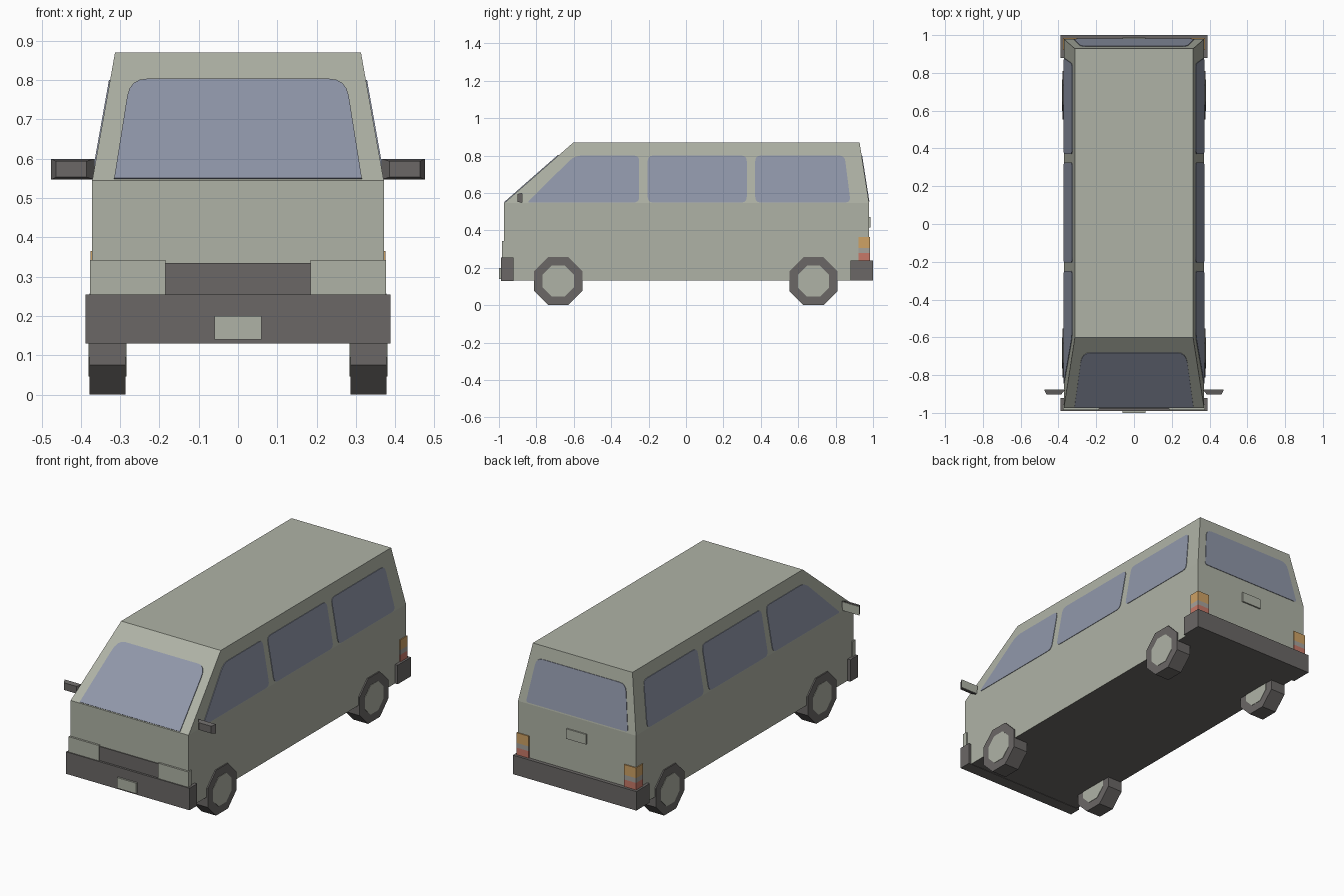
import bpy, bmesh, math
from mathutils import Vector

if "Cube" in bpy.data.objects:
    bpy.data.objects.remove(bpy.data.objects["Cube"])


def material(name, rgb):
    m = bpy.data.materials.new(name)
    m.diffuse_color = (*rgb, 1)
    m.use_nodes = True
    m.node_tree.nodes["Principled BSDF"].inputs["Base Color"].default_value = m.diffuse_color
    return m


PAINT = material("grey green paint", (0.43, 0.45, 0.38))
DARK = material("dark plastic", (0.145, 0.137, 0.133))
GLASS = material("blue grey glass", (0.28, 0.31, 0.40))
ORANGE = material("orange lamp", (0.62, 0.36, 0.13))
RED = material("red lamp", (0.57, 0.19, 0.14))
CLEAR = material("grey lamp", (0.38, 0.36, 0.33))


def finish(name, bm, *mats):
    bmesh.ops.recalc_face_normals(bm, faces=bm.faces)
    me = bpy.data.meshes.new(name)
    bm.to_mesh(me)
    bm.free()
    for m in mats:
        me.materials.append(m)
    ob = bpy.data.objects.new(name, me)
    bpy.context.collection.objects.link(ob)
    return ob


def loft(name, rings, *mats):
    """Closed solid through rings of equal point count."""
    bm = bmesh.new()
    vs = [[bm.verts.new(p) for p in r] for r in rings]
    n = len(rings[0])
    bm.faces.new(vs[0])
    bm.faces.new(vs[-1])
    for a, b in zip(vs, vs[1:]):
        for i in range(n):
            j = (i + 1) % n
            bm.faces.new((a[i], a[j], b[j], b[i]))
    return finish(name, bm, *mats)


def prism(name, pts, vec, mat):
    pts = [Vector(p) for p in pts]
    return loft(name, [pts, [p + Vector(vec) for p in pts]], mat)


def box(name, x, y, z, mat):
    pts = [(x[0], y[0], z[0]), (x[1], y[0], z[0]), (x[1], y[1], z[0]), (x[0], y[1], z[0])]
    return prism(name, pts, (0, 0, z[1] - z[0]), mat)


def rounded(corners):
    """Corners are (u, v, radius); returns a 2D outline."""
    out = []
    for i, (u, v, r) in enumerate(corners):
        c = Vector((u, v))
        if r == 0:
            out.append(c)
            continue
        a = (Vector(corners[i - 1][:2]) - c).normalized() * r + c
        b = (Vector(corners[(i + 1) % len(corners)][:2]) - c).normalized() * r + c
        for k in range(5):
            t = k / 4
            out.append(a * (1 - t) ** 2 + c * 2 * t * (1 - t) + b * t * t)
    return out


# Body shell: sill, belt line and roof rings; underside is dark
BELT, ROOF = 0.545, 0.87
W, WR = 0.371, 0.313
F, FR, B, BR = -0.973, -0.602, 0.979, 0.928


def ring(w, f, b, z):
    return [(-w, f, z), (w, f, z), (w, b, z), (-w, b, z)]


body = loft("body", [ring(W, F, B, 0.132), ring(W, F, B, BELT), ring(WR, FR, BR, ROOF)], PAINT, DARK)
for p in body.data.polygons:
    if p.normal.z < -0.9:
        p.material_index = 1


# Positions on the sloping upper body
def slope(a, b, z):
    return a + (b - a) * (z - BELT) / (ROOF - BELT)


# Side windows
R = 0.03
side_windows = {
    "front_side_window": [(-0.85, 0.549, 0.015), (-0.25, 0.549, R), (-0.25, 0.80, R), (-0.595, 0.80, 0.04)],
    "middle_side_window": [(-0.205, 0.549, R), (0.325, 0.549, R), (0.325, 0.80, R), (-0.205, 0.80, R)],
    "rear_side_window": [(0.37, 0.549, R), (0.88, 0.549, R), (0.848, 0.80, R), (0.37, 0.80, R)],
}
for name, corners in side_windows.items():
    for s in (-1, 1):
        pts = [(s * (slope(W, WR, z) - 0.002), y, z) for y, z in rounded(corners)]
        prism(name, pts, (s * 0.005, 0, 0), GLASS)

# Windscreen and rear window
screen = [(-0.315, 0.547, 0), (0.315, 0.547, 0), (0.275, 0.80, 0.045), (-0.275, 0.80, 0.045)]
prism("windscreen", [(x, slope(F, FR, z) + 0.002, z) for x, z in rounded(screen)], (0, -0.004, 0.004), GLASS)
rear = [(-0.32, 0.553, 0.015), (0.32, 0.553, 0.015), (0.28, 0.80, 0.04), (-0.28, 0.80, 0.04)]
prism("rear_window", [(x, slope(B, BR, z) - 0.002, z) for x, z in rounded(rear)], (0, 0.005, 0), GLASS)

# Bumpers, grille, plate and tailgate panel
box("front_bumper", (-0.388, 0.388), (-0.99, -0.922), (0.13, 0.255), DARK)
box("rear_bumper", (-0.388, 0.388), (0.88, 1.0), (0.132, 0.24), DARK)
box("grille", (-0.187, 0.187), (-0.978, -0.965), (0.25, 0.335), DARK)
box("front_plate", (-0.06, 0.06), (-1.0, -0.985), (0.14, 0.20), PAINT)
box("tailgate_panel", (-0.062, 0.062), (0.97, 0.987), (0.415, 0.472), PAINT)

for s in (-1, 1):
    # Headlights wrap the front corners
    box("headlight", (s * 0.185, s * 0.377), (-0.984, -0.955), (0.25, 0.342), PAINT)

    # Stacked tail lamps wrap the rear corners
    for name, z0, z1, m in (("tail_lamp_red", 0.235, 0.28, RED),
                            ("tail_lamp_clear", 0.28, 0.307, CLEAR),
                            ("tail_lamp_orange", 0.307, 0.365, ORANGE)):
        box(name, (s * 0.30, s * 0.376), (0.922, 0.985), (z0, z1), m)

    # Wing mirror: tapered housing with a light reflecting plate behind
    def mirror_ring(x0, x1, z0, z1, y):
        return [(s * x0, y, z0), (s * x1, y, z0), (s * x1, y, z1), (s * x0, y, z1)]

    loft("mirror_housing", [mirror_ring(0.365, 0.476, 0.547, 0.60, -0.878),
                            mirror_ring(0.385, 0.463, 0.553, 0.594, -0.902)], DARK)
    box("mirror_glass", (s * 0.37, s * 0.474), (-0.879, -0.875), (0.549, 0.598), PAINT)

    # Octagonal wheels with a hub disc on both faces
    for y in (-0.683, 0.682):
        def octagon(x, r):
            return [(s * x, y + r * math.cos(math.pi * (k + 0.5) / 4),
                     0.1285 + r * math.sin(math.pi * (k + 0.5) / 4)) for k in range(8)]

        prism("wheel", octagon(0.286, 0.1285 / math.cos(math.pi / 8)), (s * 0.092, 0, 0), DARK)
        prism("wheel_hub", octagon(0.376, 0.09), (s * 0.004, 0, 0), PAINT)
        prism("inner_wheel_hub", octagon(0.284, 0.09), (s * 0.004, 0, 0), PAINT)
